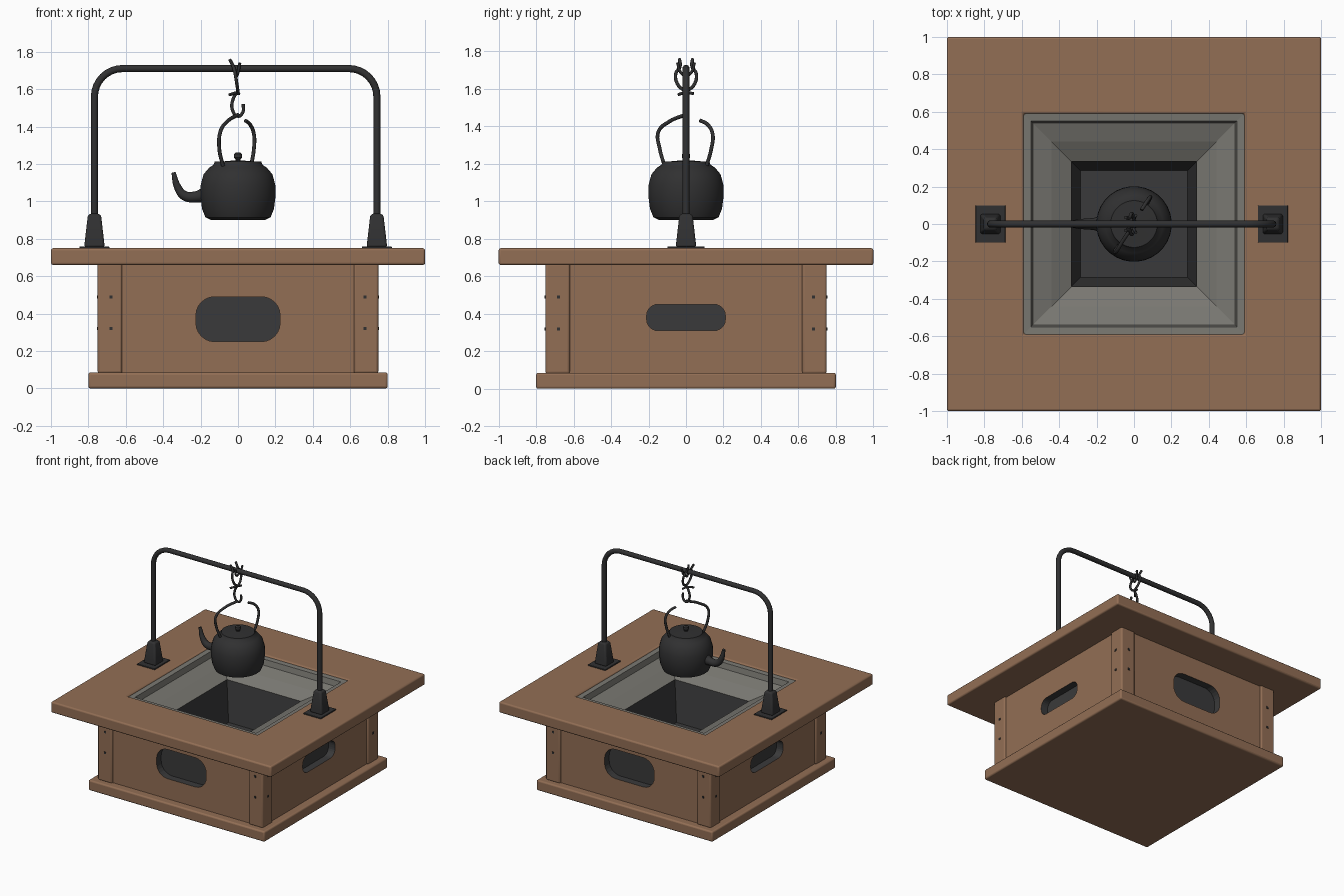
import bpy, bmesh, math
from mathutils import Matrix, Vector

cube = bpy.data.objects.get("Cube")
if cube:
    bpy.data.objects.remove(cube, do_unlink=True)


def material(name, r, g, b):
    m = bpy.data.materials.new(name)
    m.use_nodes = True
    m.diffuse_color = (r, g, b, 1)
    m.node_tree.nodes["Principled BSDF"].inputs["Base Color"].default_value = (r, g, b, 1)
    return m


WOOD = material("brown wood", 0.29, 0.157, 0.09)
IRON = material("black iron", 0.03, 0.03, 0.031)
STONE = material("grey stone", 0.19, 0.185, 0.165)
SOOT = material("sooty grey", 0.042, 0.042, 0.043)


def select(obj):
    bpy.ops.object.select_all(action="DESELECT")
    obj.select_set(True)
    bpy.context.view_layer.objects.active = obj


def finish(name, bm, mats, bevel=0, smooth=False):
    bmesh.ops.recalc_face_normals(bm, faces=bm.faces)
    mesh = bpy.data.meshes.new(name)
    bm.to_mesh(mesh)
    bm.free()
    obj = bpy.data.objects.new(name, mesh)
    bpy.context.collection.objects.link(obj)
    for m in mats:
        mesh.materials.append(m)
    if bevel:
        mod = obj.modifiers.new("soft edges", "BEVEL")
        mod.width, mod.segments = bevel, 3
        mod.limit_method = "ANGLE"
    if bevel or smooth:
        select(obj)
        bpy.ops.object.shade_smooth_by_angle(angle=math.radians(40))
    return obj


def box(name, lo, hi, mat, bevel=0.012):
    lo, hi = Vector(lo), Vector(hi)
    bm = bmesh.new()
    bmesh.ops.create_cube(bm, size=1)
    bmesh.ops.scale(bm, vec=hi - lo, verts=bm.verts)
    bmesh.ops.translate(bm, vec=(lo + hi) / 2, verts=bm.verts)
    return finish(name, bm, [mat], bevel)


def revolve(name, profile, sides, mats, at=(0, 0), closed=False, bevel=0, rule=None):
    """Sweep (radius, z) points around z; with 4 sides the radius is the half width."""
    k = math.sqrt(2) if sides == 4 else 1
    bm = bmesh.new()
    rings = []
    for r, z in profile:
        angles = [math.tau * (i + 0.5) / sides for i in range(sides)]
        rings.append([bm.verts.new((at[0] + k * r * math.cos(a), at[1] + k * r * math.sin(a), z))
                      for a in angles])
    pairs = list(zip(rings, rings[1:]))
    if closed:
        pairs.append((rings[-1], rings[0]))
    for a, b in pairs:
        for i in range(sides):
            j = (i + 1) % sides
            bm.faces.new((a[i], a[j], b[j], b[i]))
    if not closed:
        bm.faces.new(rings[0])
        bm.faces.new(rings[-1])
    if rule:
        for f in bm.faces:
            f.material_index = rule(f.calc_center_median())
    return finish(name, bm, mats, bevel, smooth=sides > 4)


def tube(name, points, radius, mat, radii=None, kind="BEZIER"):
    curve = bpy.data.curves.new(name, "CURVE")
    curve.dimensions = "3D"
    curve.bevel_depth, curve.bevel_resolution = radius, 3
    curve.resolution_u, curve.use_fill_caps = 6, True
    spline = curve.splines.new(kind)
    pts = spline.bezier_points if kind == "BEZIER" else spline.points
    pts.add(len(points) - 1)
    for i, (p, co) in enumerate(zip(pts, points)):
        if kind == "BEZIER":
            p.co = co
            p.handle_left_type = p.handle_right_type = "AUTO"
        else:
            p.co = (*co, 1)
        p.radius = radii[i] if radii else 1
    obj = bpy.data.objects.new(name, curve)
    bpy.context.collection.objects.link(obj)
    curve.materials.append(mat)
    select(obj)
    bpy.ops.object.convert(target="MESH")
    bpy.ops.object.shade_smooth_by_angle(angle=math.radians(50))
    return obj


# Table: base board, open top board, corner posts
box("base_board", (-0.8, -0.8, 0), (0.8, 0.8, 0.085), WOOD)
revolve("table_top", [(1, 0.66), (1, 0.75), (0.59, 0.75), (0.59, 0.66)], 4, [WOOD],
        closed=True, bevel=0.012)
for sx in (-1, 1):
    for sy in (-1, 1):
        xs, ys = sorted((sx * 0.62, sx * 0.75)), sorted((sy * 0.62, sy * 0.75))
        box("corner_post", (xs[0], ys[0], 0.08), (xs[1], ys[1], 0.67), WOOD)


# Side panels, each with a rounded sooty recess
def panel(name, turn, half_w, z0, z1, corner):
    wall = box(name, (-0.63, -0.735, 0.08), (0.63, -0.61, 0.67), WOOD, 0)
    wall.data.materials.append(SOOT)
    bm = bmesh.new()
    bmesh.ops.create_cube(bm, size=1)
    bmesh.ops.scale(bm, vec=(2 * half_w, 0.12, z1 - z0), verts=bm.verts)
    bmesh.ops.translate(bm, vec=(0, -0.735, (z0 + z1) / 2), verts=bm.verts)
    deep = [e for e in bm.edges if abs(e.verts[0].co.y - e.verts[1].co.y) > 0.1]
    bmesh.ops.bevel(bm, geom=deep, offset=corner, segments=6, profile=0.5, affect="EDGES")
    for f in bm.faces:
        f.material_index = 1
    cutter = finish("recess_cutter", bm, [WOOD, SOOT])
    cutter.hide_render = True
    mod = wall.modifiers.new("recess", "BOOLEAN")
    mod.operation, mod.solver, mod.object = "DIFFERENCE", "EXACT", cutter
    select(wall)
    bpy.ops.object.modifier_apply(modifier=mod.name)
    bpy.data.objects.remove(cutter, do_unlink=True)
    rot = Matrix.Rotation(turn, 4, "Z")
    wall.data.transform(rot)
    # Small nail heads on the posts beside the panel
    for x in (-0.68, 0.68):
        for z in (0.32, 0.49):
            nail = box("nail_head", (x - 0.008, -0.754, z - 0.008),
                       (x + 0.008, -0.745, z + 0.008), IRON, 0)
            nail.data.transform(rot)


for i, name in enumerate(("front_panel", "left_panel", "back_panel", "right_panel")):
    size = (0.21, 0.31, 0.45, 0.06) if i % 2 else (0.225, 0.25, 0.49, 0.1)
    panel(name, i * math.pi / 2, *size)

# Stone hearth: rim, sloped ledge and sooty fire pit
revolve("hearth_lining",
        [(0.592, 0.665), (0.592, 0.738), (0.55, 0.735), (0.54, 0.69), (0.44, 0.655),
         (0.335, 0.6), (0.285, 0.28)],
        4, [STONE, SOOT], rule=lambda c: 1 if c.z < 0.58 else 0)
lining = bpy.data.objects["hearth_lining"]
bm = bmesh.new()
bm.from_mesh(lining.data)
cap = [f for f in bm.faces if abs(f.normal.z) > 0.99 and 0.66 < f.calc_center_median().z < 0.67]
bmesh.ops.delete(bm, geom=cap, context="FACES_ONLY")
for f in bm.faces:
    # turn the open lining to face the hollow
    c = f.calc_center_median()
    if f.normal.dot(Vector((0, 0, 0.9)) - c) < 0:
        f.normal_flip()
bm.to_mesh(lining.data)
bm.free()

# Iron arch with feet
MID, HALF, TOP, BEND = -0.0125, 0.755, 1.71, 0.15
arch = [(MID - HALF, 0, 0.85)]
for cx, start in ((MID - HALF + BEND, math.pi), (MID + HALF - BEND, math.pi / 2)):
    for i in range(9):
        a = start - i * math.pi / 16
        arch.append((cx + BEND * math.cos(a), 0, TOP - BEND + BEND * math.sin(a)))
arch.append((MID + HALF, 0, 0.85))
tube("iron_arch", arch, 0.019, IRON, kind="POLY")
for x in (MID - HALF, MID + HALF):
    box("foot_plate", (x - 0.08, -0.1, 0.745), (x + 0.08, 0.1, 0.759), IRON, 0.004)
    revolve("foot_socket", [(0.055, 0.755), (0.05, 0.8), (0.036, 0.92), (0.026, 0.935)],
            4, [IRON], at=(x, 0), bevel=0.012)

# Hanger looped over the arch, with an S hook below
for s in (-1, 1):
    tube("hanger_loop", [(-0.045, s * 0.035, 1.76), (-0.025, s * 0.032, 1.72),
                         (-0.015, s * 0.055, 1.68), (-0.005, s * 0.042, 1.62),
                         (0, 0, 1.585)], 0.009, IRON)
    tube("hanger_horn", [(0.01, s * 0.045, 1.74), (0, s * 0.03, 1.69),
                         (-0.01, 0, 1.665)], 0.008, IRON)
tube("hanger_pin", [(-0.045, -0.04, 1.57), (-0.01, 0, 1.58), (0.005, 0.04, 1.575)], 0.008, IRON)
tube("pot_hook", [(0, 0, 1.59), (-0.025, 0, 1.55), (-0.03, 0, 1.49), (0, 0, 1.455),
                  (0.025, 0, 1.475), (0.028, 0, 1.52)], 0.009, IRON)

# Kettle
revolve("kettle_body",
        [(0.02, 0.9), (0.145, 0.9), (0.175, 0.915), (0.193, 0.96), (0.202, 1.03),
         (0.2, 1.09), (0.185, 1.145), (0.155, 1.18), (0.132, 1.195), (0.125, 1.212),
         (0.1, 1.212), (0.03, 1.218)], 32, [IRON])
revolve("lid_knob", [(0.014, 1.21), (0.014, 1.225), (0.023, 1.235), (0.022, 1.252),
                     (0.01, 1.262)], 12, [IRON])
tube("spout", [(-0.15, 0, 1.045), (-0.22, 0, 1.025), (-0.285, 0, 1.03), (-0.322, 0, 1.075),
               (-0.345, 0, 1.155)], 0.03, IRON, radii=[1.7, 1.05, 0.9, 0.7, 0.4])
tube("kettle_handle_long", [(-0.08, -0.115, 1.19), (-0.1, -0.14, 1.28), (-0.095, -0.148, 1.37),
                            (-0.06, -0.09, 1.425), (0, 0, 1.463)], 0.01, IRON)
tube("kettle_handle_short", [(0.07, 0.11, 1.19), (0.085, 0.135, 1.28), (0.085, 0.142, 1.36),
                             (0.065, 0.115, 1.41), (0.04, 0.075, 1.432)], 0.01, IRON)
